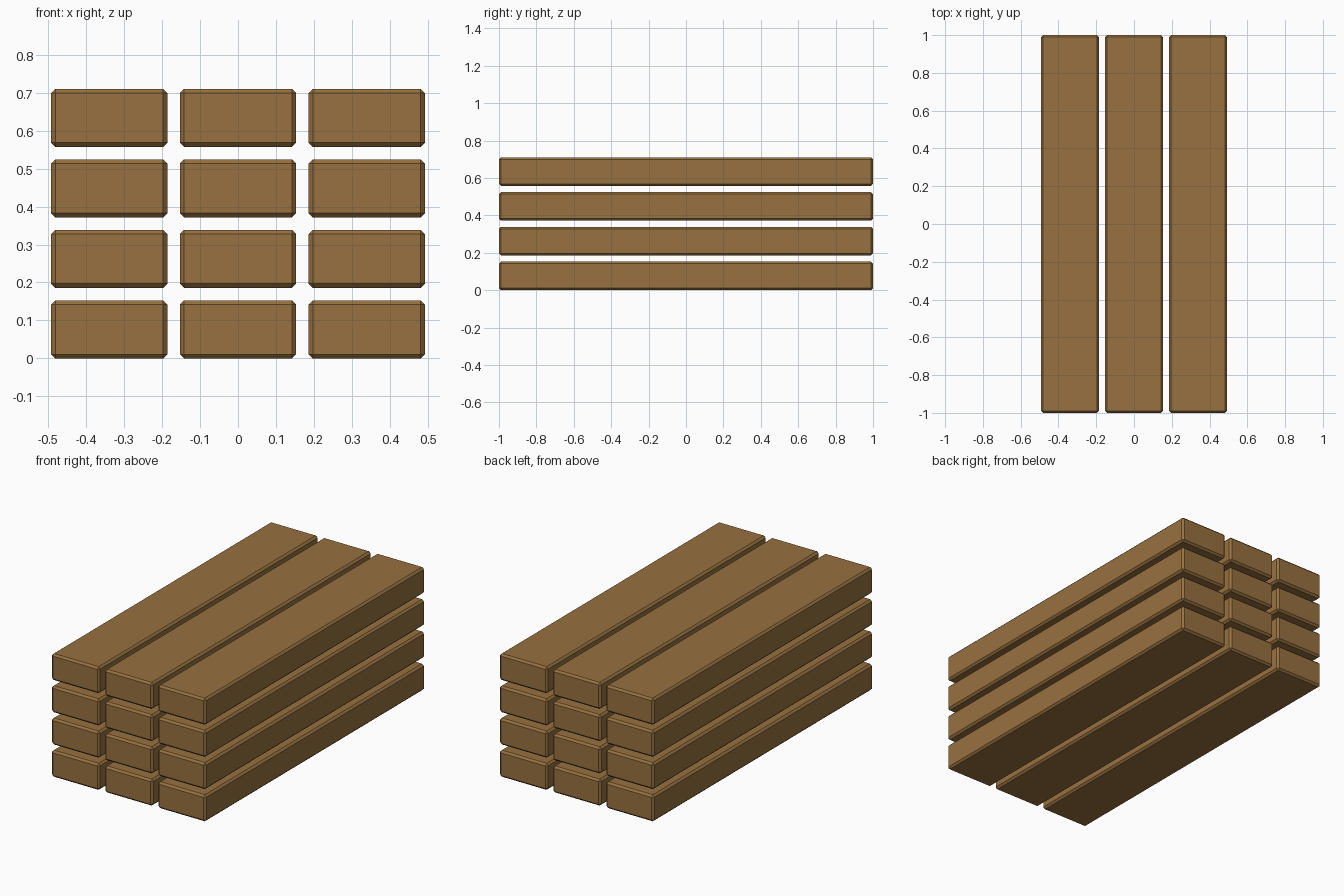
import bpy

if "Cube" in bpy.data.objects:
    bpy.data.objects.remove(bpy.data.objects["Cube"])

# Stack of chamfered timber planks: 3 across, 4 high
WIDTH, LENGTH, HEIGHT = 0.306, 2.0, 0.153
PITCH_X, PITCH_Z = 0.339, 0.1857
CHAMFER = 0.011

wood = bpy.data.materials.new("brown wood")
wood.diffuse_color = (0.31, 0.165, 0.05, 1)
wood.use_nodes = True
wood.node_tree.nodes["Principled BSDF"].inputs["Base Color"].default_value = wood.diffuse_color


def plank(name, x, z):
    bpy.ops.mesh.primitive_cube_add(size=1, location=(x, 0, z))
    ob = bpy.context.object
    ob.name = name
    ob.scale = (WIDTH, LENGTH, HEIGHT)
    bpy.ops.object.transform_apply(location=False, rotation=False, scale=True)
    ob.data.materials.append(wood)
    bevel = ob.modifiers.new("chamfer", 'BEVEL')
    bevel.width = CHAMFER
    bevel.segments = 1
    return ob


for row in range(4):
    for col in range(3):
        plank(f"plank_{row + 1}_{col + 1}", (col - 1) * PITCH_X, HEIGHT / 2 + row * PITCH_Z)
